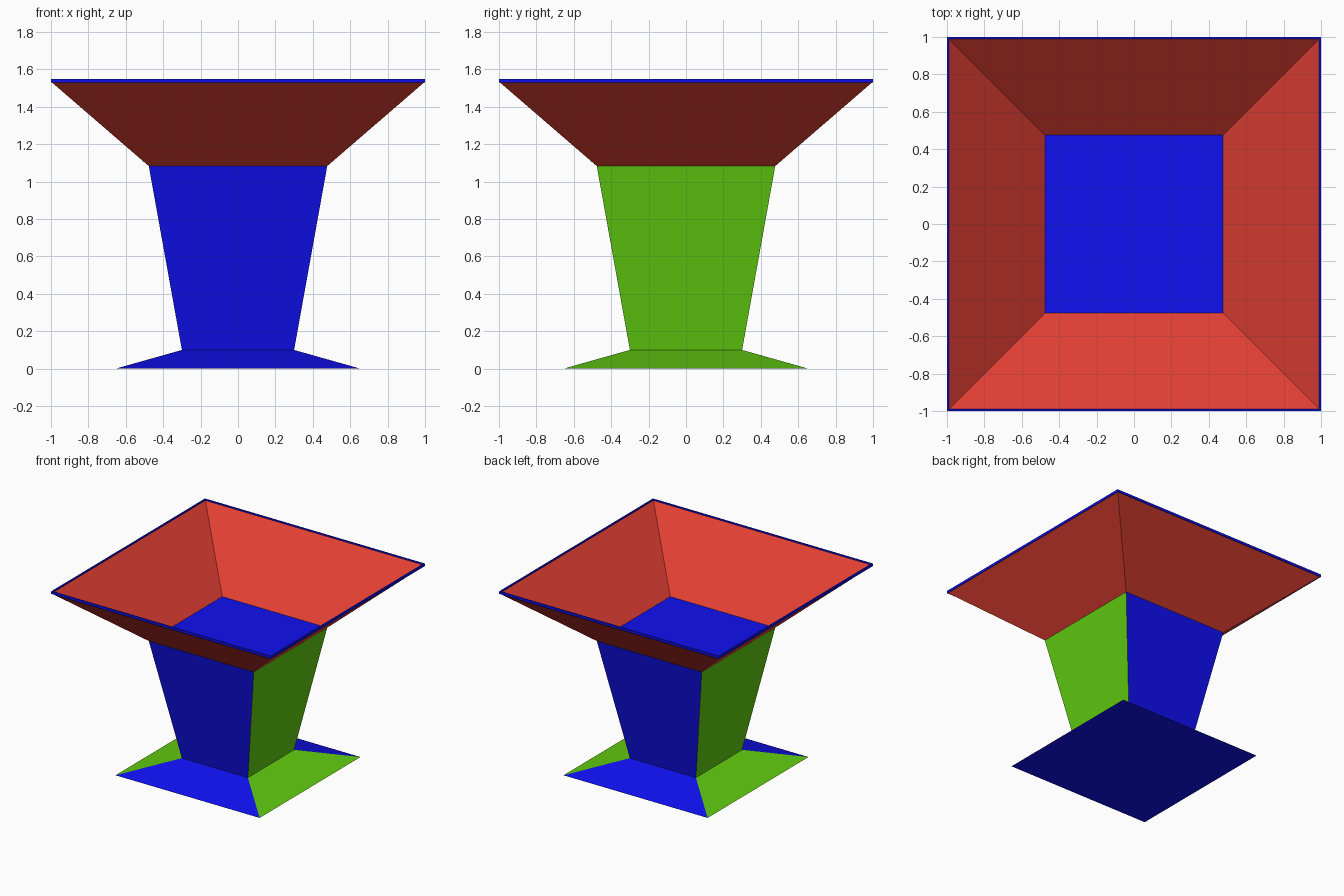
import bpy
import bmesh

if "Cube" in bpy.data.objects:
    bpy.data.objects.remove(bpy.data.objects["Cube"])


def material(name, color):
    m = bpy.data.materials.new(name)
    m.diffuse_color = (*color, 1)
    m.use_nodes = True
    m.node_tree.nodes["Principled BSDF"].inputs["Base Color"].default_value = m.diffuse_color
    return m


BLUE = material("blue", (0.005, 0.005, 0.87))
GREEN = material("green", (0.12, 0.60, 0.005))
RED = material("red", (0.76, 0.05, 0.033))


def square_loft(name, profile, mats, closed=False, bottom=False, top=False):
    """Loft square rings (half width, z); mats alternate front/back, left/right."""
    bm = bmesh.new()
    rings = [[bm.verts.new((sx * h, sy * h, z))
              for sx, sy in ((-1, -1), (1, -1), (1, 1), (-1, 1))]
             for h, z in profile]
    pairs = list(zip(rings, rings[1:]))
    if closed:
        pairs.append((rings[-1], rings[0]))
    for a, b in pairs:
        for k in range(4):
            n = (k + 1) % 4
            face = bm.faces.new((a[k], a[n], b[n], b[k]))
            face.material_index = k % len(mats)
    if bottom:
        bm.faces.new(rings[0][::-1])
    if top:
        bm.faces.new(rings[-1])
    mesh = bpy.data.meshes.new(name)
    bm.to_mesh(mesh)
    bm.free()
    for m in mats:
        mesh.materials.append(m)
    obj = bpy.data.objects.new(name, mesh)
    bpy.context.collection.objects.link(obj)
    return obj


# Flared foot
square_loft("foot", [(0.655, 0.0), (0.30, 0.10)], [BLUE, GREEN], bottom=True)

# Tapered column, whose top is the floor of the bowl
square_loft("column", [(0.30, 0.10), (0.477, 1.083)], [BLUE, GREEN], top=True)

# Thin sloping bowl walls
square_loft("bowl", [(0.477, 1.083), (0.997, 1.532), (0.989, 1.54)], [RED], closed=True)

# Narrow rim frame around the bowl
square_loft("rim", [(0.989, 1.53), (1.0, 1.53), (1.0, 1.55), (0.989, 1.55)],
            [BLUE], closed=True)
